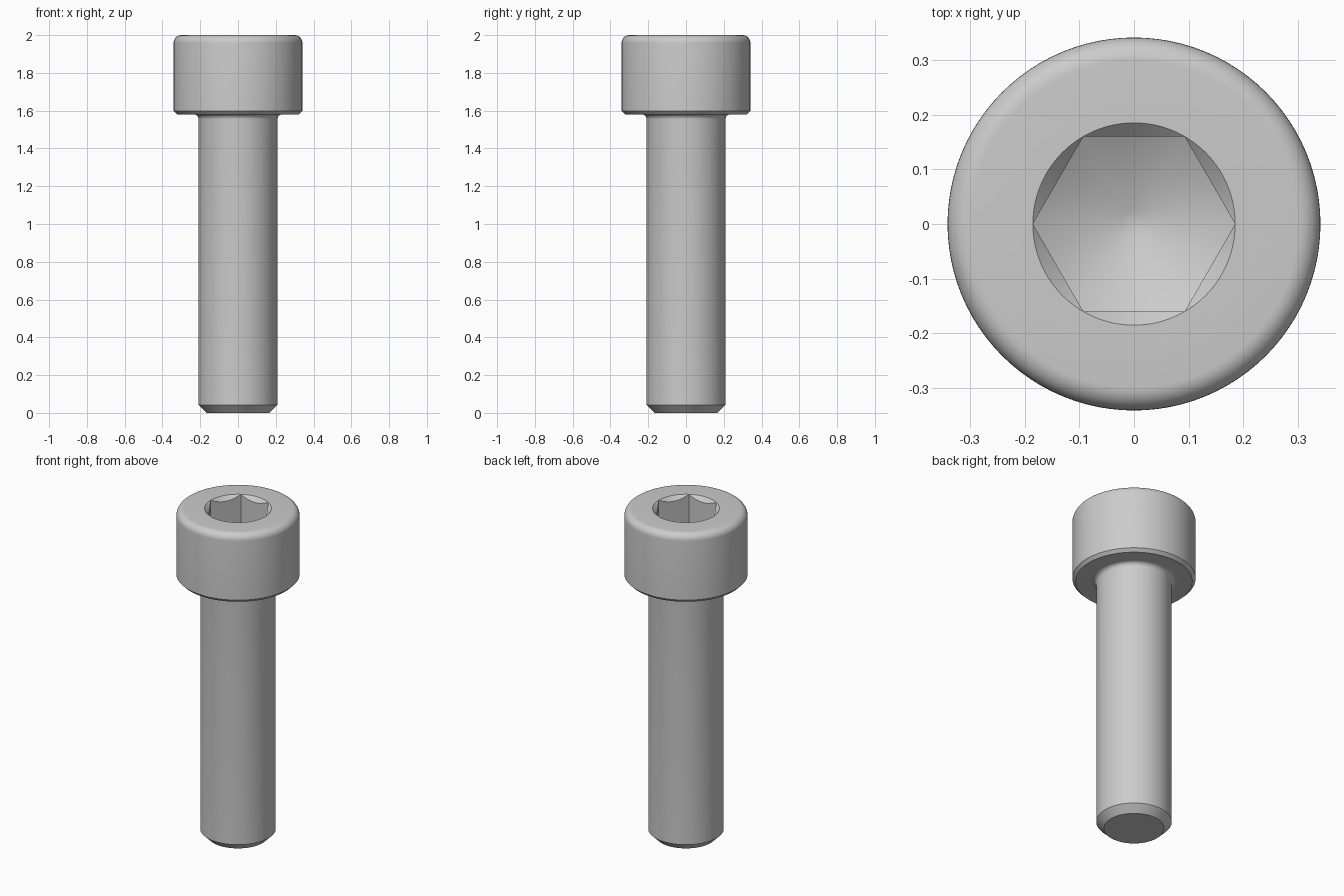
import bpy
import bmesh
from math import sin, cos, tan, pi, radians

cube = bpy.data.objects.get("Cube")
if cube:
    bpy.data.objects.remove(cube)

SEGMENTS = 96
TOP, HEAD_BASE = 2.0, 1.58
HEAD_R, SHANK_R = 0.341, 0.209
SOCKET_R = 0.185                       # across the hexagon corners
APOTHEM = SOCKET_R * cos(pi / 6)

steel = bpy.data.materials.new("steel grey")
steel.use_nodes = True
steel.diffuse_color = (0.6, 0.6, 0.6, 1)
steel.node_tree.nodes["Principled BSDF"].inputs["Base Color"].default_value = (0.6, 0.6, 0.6, 1)


def hex_radius(angle):
    """Distance from the axis to a hexagon with corners on the x axis."""
    return APOTHEM / cos(angle % (pi / 3) - pi / 6)


def loft(name, rings):
    """Skin a stack of rings; each ring maps an angle to (radius, height)."""
    bm = bmesh.new()
    angles = [2 * pi * i / SEGMENTS for i in range(SEGMENTS)]
    loops = []
    for ring in rings:
        points = [(a, *ring(a)) for a in angles]
        loops.append([bm.verts.new((r * cos(a), r * sin(a), z)) for a, r, z in points])
    for low, high in zip(loops, loops[1:]):
        for i in range(SEGMENTS):
            j = (i + 1) % SEGMENTS
            bm.faces.new((low[i], low[j], high[j], high[i]))
    bmesh.ops.remove_doubles(bm, verts=bm.verts, dist=1e-5)
    mesh = bpy.data.meshes.new(name)
    bm.to_mesh(mesh)
    bm.free()
    mesh.materials.append(steel)
    obj = bpy.data.objects.new(name, mesh)
    bpy.context.collection.objects.link(obj)
    bpy.ops.object.select_all(action="DESELECT")
    obj.select_set(True)
    bpy.context.view_layer.objects.active = obj
    bpy.ops.object.shade_smooth_by_angle(angle=radians(35))
    return obj


def lathe(name, profile):
    return loft(name, [lambda a, p=p: p for p in profile])


def arc(cx, cz, radius, start, end, steps=8):
    """Quarter-round profile points between two angles in degrees."""
    turns = [radians(start + (end - start) * i / steps) for i in range(steps + 1)]
    return [(cx + radius * cos(t), cz + radius * sin(t)) for t in turns]


# Shank: chamfered tip, fillet under the head, flat bearing face
FILLET, CHAMFER = 0.026, 0.018
lathe("shank",
      [(0, 0), (SHANK_R - 0.042, 0), (SHANK_R, 0.042)]
      + arc(SHANK_R + FILLET, HEAD_BASE - FILLET, FILLET, 180, 90)
      + [(HEAD_R - CHAMFER, HEAD_BASE)])

# Head: chamfered lower edge, rounded upper edge, flat top around the socket
ROUND = 0.042
lathe("head",
      [(HEAD_R - CHAMFER, HEAD_BASE), (HEAD_R, HEAD_BASE + CHAMFER)]
      + arc(HEAD_R - ROUND, TOP - ROUND, ROUND, 0, 90)
      + [(SOCKET_R, TOP)])

# Socket: conical lead-in, hexagonal walls, drilled conical floor
SLOPE = tan(radians(30))
TIP_Z = TOP - 0.21 - SOCKET_R * SLOPE
TIP_R = 0.025
loft("hex_socket", [
    lambda a: (SOCKET_R, TOP),
    lambda a: (hex_radius(a), TOP - (SOCKET_R - hex_radius(a))),
    lambda a: (hex_radius(a), TIP_Z + hex_radius(a) * SLOPE),
    lambda a: (TIP_R, TIP_Z + TIP_R * SLOPE),
    lambda a: (0, TIP_Z + TIP_R * SLOPE),
])
